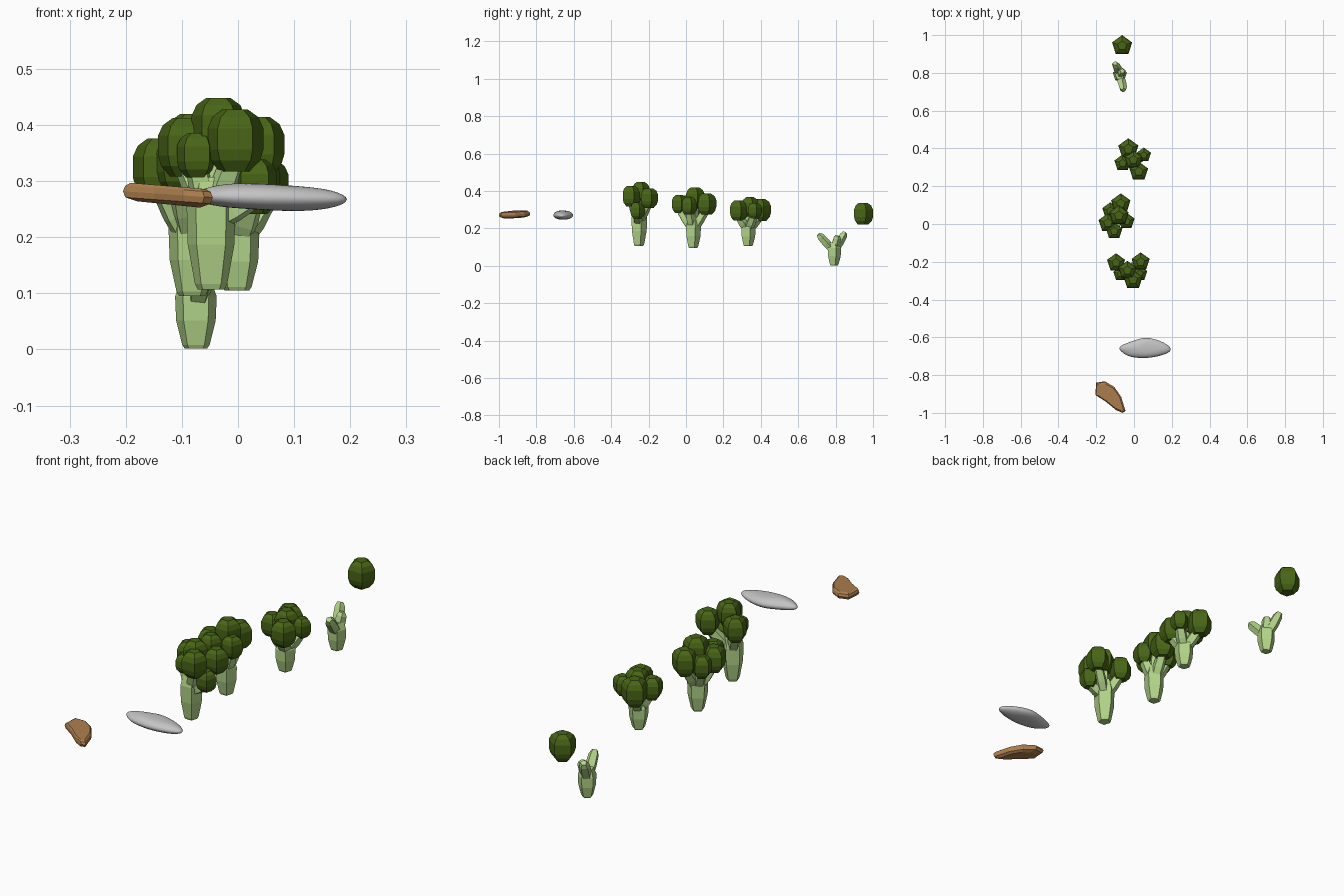
import bpy, bmesh, math
from mathutils import Vector

if "Cube" in bpy.data.objects:
    bpy.data.objects.remove(bpy.data.objects["Cube"])


def material(name, rgb):
    m = bpy.data.materials.new(name)
    m.use_nodes = True
    m.diffuse_color = (*rgb, 1)
    m.node_tree.nodes["Principled BSDF"].inputs["Base Color"].default_value = (*rgb, 1)
    return m


FLORET = material("dark green", (0.065, 0.13, 0.008))
STALK = material("pale green", (0.45, 0.66, 0.25))
BROWN = material("toasted brown", (0.42, 0.21, 0.075))
GREY = material("light grey", (0.55, 0.55, 0.55))


def loft(name, rings, mat):
    """Join equal-length rings of points into a closed skin."""
    bm = bmesh.new()
    rows = [[bm.verts.new(p) for p in ring] for ring in rings]
    n = len(rows[0])
    for a, b in zip(rows, rows[1:]):
        for i in range(n):
            j = (i + 1) % n
            bm.faces.new((a[i], a[j], b[j], b[i]))
    bm.faces.new(rows[0][::-1])
    bm.faces.new(rows[-1])
    bmesh.ops.recalc_face_normals(bm, faces=bm.faces)
    mesh = bpy.data.meshes.new(name)
    bm.to_mesh(mesh)
    bm.free()
    mesh.materials.append(mat)
    ob = bpy.data.objects.new(name, mesh)
    bpy.context.collection.objects.link(ob)
    return ob


def revolve(name, start, end, radius, profile, mat, sides=5):
    """Sweep a polygon from start to end; profile holds (fraction, radius)."""
    start, end = Vector(start), Vector(end)
    turn = Vector((0, 0, 1)).rotation_difference(end - start)
    rings = []
    for t, r in profile:
        ring = []
        for i in range(sides):
            a = math.pi / 2 + math.tau * i / sides
            ring.append(start.lerp(end, t)
                        + turn @ Vector((math.cos(a), math.sin(a), 0)) * r * radius)
        rings.append(ring)
    return loft(name, rings, mat)


HEAD = [(0, 0.55), (0.18, 0.88), (0.36, 1), (0.7, 1), (0.88, 0.82), (1, 0.46)]
TRUNK = [(0, 0.55), (0.05, 0.66), (0.4, 0.95), (0.75, 1), (1, 0.7)]
LIMB = [(0, 0.8), (0.5, 1), (0.85, 0.9), (1, 0.55)]


def floret(name, centre, r):
    c, half = Vector(centre), Vector((0, 0, r * 1.04))
    revolve(name, c - half, c + half, r, HEAD, FLORET)


def broccoli(name, foot, height, r, fork, heads):
    """Trunk, with one branch and one floret for each head."""
    foot = Vector(foot)
    revolve(name + "_trunk", foot, foot + Vector((0, 0, height)), r, TRUNK, STALK)
    split = foot + Vector((0, 0, fork))
    for i, (x, y, z, size) in enumerate(heads, 1):
        revolve(f"{name}_branch_{i}", split, (x, y, z - size * 0.5),
                0.026, LIMB, STALK)
        floret(f"{name}_floret_{i}", (x, y, z), size)


# Three whole broccoli pieces
broccoli("front_broccoli", (-0.048, -0.254, 0.107), 0.2, 0.046, 0.12, [
    (-0.005, -0.295, 0.372, 0.053), (-0.073, -0.265, 0.346, 0.038),
    (-0.095, -0.205, 0.36, 0.05), (-0.035, -0.245, 0.396, 0.05),
    (0.035, -0.2, 0.362, 0.05), (0.03, -0.262, 0.295, 0.042)])
broccoli("middle_broccoli", (-0.082, 0.036, 0.095), 0.16, 0.044, 0.09, [
    (-0.07, 0.108, 0.33, 0.054), (-0.125, 0.07, 0.31, 0.045),
    (-0.08, 0.045, 0.363, 0.054), (-0.138, 0.005, 0.322, 0.052),
    (-0.04, 0.015, 0.32, 0.045), (-0.105, -0.038, 0.33, 0.046)])
broccoli("back_broccoli", (-0.002, 0.33, 0.105), 0.13, 0.042, 0.08, [
    (-0.03, 0.398, 0.298, 0.056), (-0.06, 0.322, 0.295, 0.046),
    (-0.003, 0.34, 0.315, 0.05), (0.052, 0.365, 0.295, 0.04),
    (0.025, 0.278, 0.295, 0.052)])

# Bare stalk with cut branches
revolve("bare_trunk", (-0.075, 0.79, 0.002), (-0.075, 0.79, 0.125),
        0.039, TRUNK, STALK)
for i, tip in enumerate([(-0.1, 0.85, 0.178), (-0.055, 0.708, 0.168),
                         (-0.062, 0.81, 0.16)], 1):
    revolve(f"bare_branch_{i}", (-0.075, 0.79, 0.075), tip, 0.024, LIMB, STALK)

# Loose floret
floret("loose_floret", (-0.063, 0.944, 0.278), 0.056)


def slab(name, outline, layers, slope, mat):
    """Stack scaled copies of an outline; slope drops the height along x."""
    n = len(outline)
    cx, cy = (sum(p[k] for p in outline) / n for k in (0, 1))
    rings = [[(cx + (x - cx) * s, cy + (y - cy) * s, z - slope * (x - cx))
              for x, y in outline] for s, z in layers]
    return loft(name, rings, mat)


# Brown wedge with bevelled rim
slab("brown_slice",
     [(-0.2, -0.84), (-0.155, -0.833), (-0.105, -0.862), (-0.068, -0.915),
      (-0.045, -0.99), (-0.06, -1), (-0.095, -0.985), (-0.15, -0.94), (-0.205, -0.905)],
     [(0.7, 0.258), (0.95, 0.265), (1, 0.276), (0.95, 0.286), (0.84, 0.291)],
     0.07, BROWN)

# Smooth grey strip
strip = slab("grey_strip",
             [(-0.1, -0.655), (-0.06, -0.632), (0, -0.612), (0.06, -0.592),
              (0.14, -0.61), (0.205, -0.645), (0.215, -0.678), (0.14, -0.705),
              (0.06, -0.717), (-0.03, -0.71), (-0.07, -0.685)],
             [(0.3, 0.248), (0.75, 0.253), (1, 0.27), (0.75, 0.289), (0.3, 0.295)],
             0.02, GREY)
smooth = strip.modifiers.new("smooth", "SUBSURF")
smooth.levels = smooth.render_levels = 2
for poly in strip.data.polygons:
    poly.use_smooth = True
